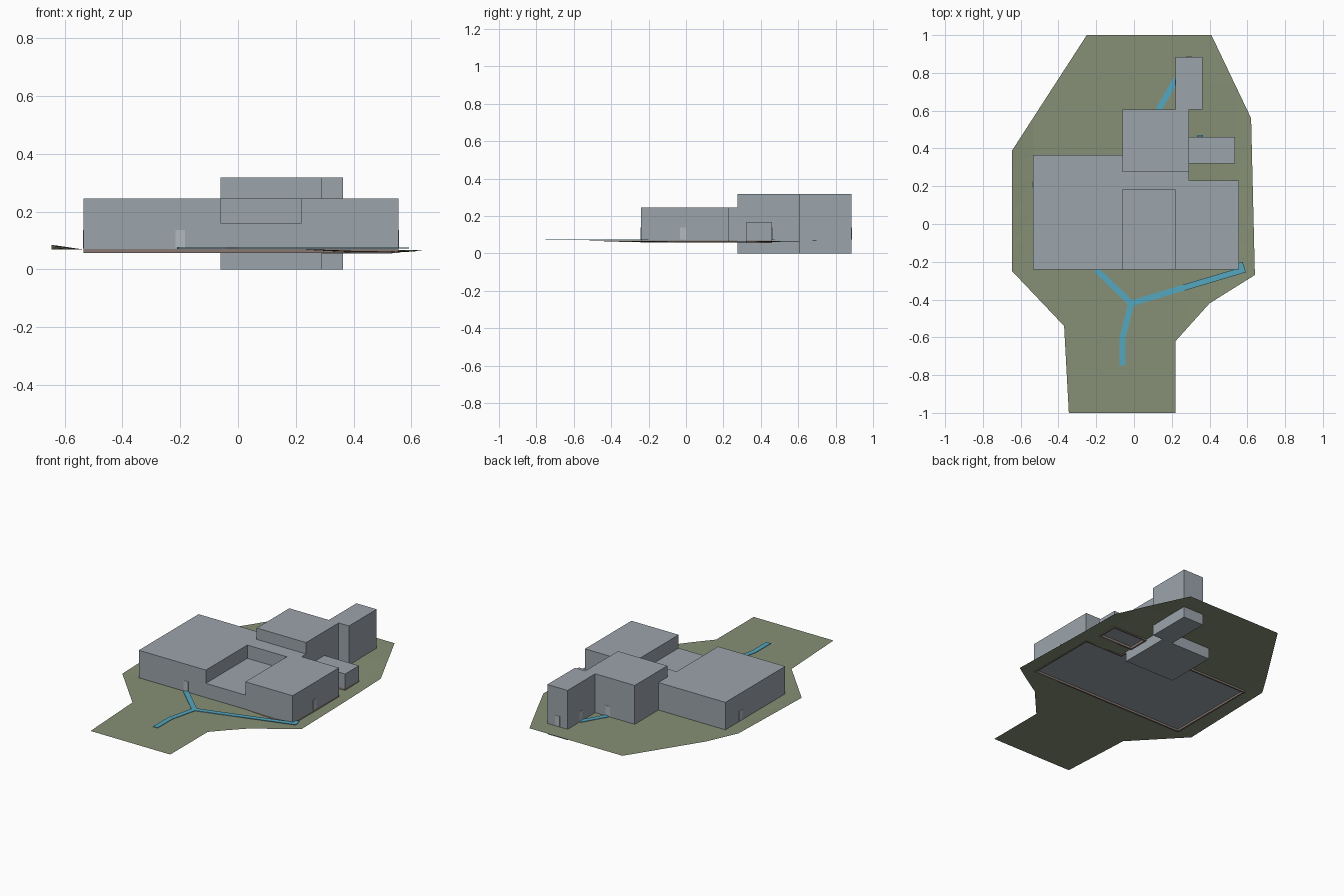
import bpy, bmesh, math
from mathutils import Vector

if "Cube" in bpy.data.objects:
    bpy.data.objects.remove(bpy.data.objects["Cube"])


def material(name, rgb):
    m = bpy.data.materials.new(name)
    m.diffuse_color = (*rgb, 1)
    m.use_nodes = True
    m.node_tree.nodes["Principled BSDF"].inputs["Base Color"].default_value = m.diffuse_color
    return m


WALL = material("grey_wall", (0.33, 0.37, 0.41))
GRASS = material("olive_ground", (0.24, 0.28, 0.18))
PATH = material("blue_path", (0.09, 0.38, 0.52))
BASE = material("brown_foundation", (0.24, 0.19, 0.17))
DOOR = material("pale_door", (0.45, 0.49, 0.53))


def finish(bm, name, mat):
    me = bpy.data.meshes.new(name)
    bm.to_mesh(me)
    bm.free()
    me.materials.append(mat)
    ob = bpy.data.objects.new(name, me)
    bpy.context.collection.objects.link(ob)
    return ob


def prism(name, outline, z0, z1, mat):
    bm = bmesh.new()
    f = bm.faces.new([bm.verts.new((x, y, z0)) for x, y in outline])
    ext = bmesh.ops.extrude_face_region(bm, geom=[f], use_keep_orig=True)
    for v in ext["geom"]:
        if isinstance(v, bmesh.types.BMVert):
            v.co.z = z1
    bmesh.ops.recalc_face_normals(bm, faces=bm.faces)
    return finish(bm, name, mat)


def rect(x0, x1, y0, y1):
    return [(x0, y0), (x1, y0), (x1, y1), (x0, y1)]


def skirt(name, outline, z0, z1):
    # thin foundation rim, open in the middle
    bm = bmesh.new()
    lo = [bm.verts.new((x, y, z0)) for x, y in outline]
    hi = [bm.verts.new((x, y, z1)) for x, y in outline]
    n = len(lo)
    for i in range(n):
        j = (i + 1) % n
        bm.faces.new((lo[i], lo[j], hi[j], hi[i]))
    ob = finish(bm, name, BASE)
    mod = ob.modifiers.new("thickness", 'SOLIDIFY')
    mod.thickness = 0.014
    mod.offset = -1


def ribbon(name, pts, width=0.032, z=0.075):
    # flat mitred strip with a little thickness
    pts = [Vector(p) for p in pts]
    left, right = [], []
    for i, p in enumerate(pts):
        a = (p - pts[i - 1]).normalized() if i else None
        b = (pts[i + 1] - p).normalized() if i < len(pts) - 1 else None
        d = ((a or b) + (b or a)).normalized()
        n = Vector((-d.y, d.x))
        ref = a or b
        h = width / 2 / max(0.6, abs(n.dot(Vector((-ref.y, ref.x)))))
        left.append(tuple(p + n * h))
        right.append(tuple(p - n * h))
    prism(name, right + left[::-1], z - 0.003, z, PATH)


# Main building: tall U-shaped wings around a lower front roof
prism("main_wings", [(-0.535, -0.24), (-0.06, -0.24), (-0.06, 0.18), (0.22, 0.18),
                     (0.22, -0.24), (0.555, -0.24), (0.555, 0.23), (0.29, 0.23),
                     (0.29, 0.275), (-0.06, 0.275), (-0.06, 0.365), (-0.535, 0.365)],
      0.07, 0.245, WALL)
prism("low_front_hall", rect(-0.06, 0.22, -0.24, 0.18), 0.07, 0.16, WALL)
main_base = [(-0.535, -0.24), (0.555, -0.24), (0.555, 0.23), (0.29, 0.23),
             (0.29, 0.275), (-0.06, 0.275), (-0.06, 0.365), (-0.535, 0.365)]
skirt("main_foundation", main_base, 0.057, 0.071)

# Sunken rear blocks and side annex
prism("rear_hall", rect(-0.06, 0.29, 0.275, 0.605), 0.0, 0.318, WALL)
prism("rear_tower", rect(0.22, 0.363, 0.605, 0.885), 0.0, 0.318, WALL)
annex = rect(0.29, 0.535, 0.32, 0.46)
prism("side_annex", annex, 0.07, 0.165, WALL)
skirt("annex_foundation", annex, 0.055, 0.071)

# Ground sheet, cut out beneath the buildings
outline = [(-0.25, 1), (-0.645, 0.39), (-0.645, -0.25), (-0.37, -0.54), (-0.345, -1),
           (0.22, -1), (0.22, -0.62), (0.40, -0.42), (0.64, -0.27), (0.62, 0.56), (0.41, 1)]
bm = bmesh.new()
bm.faces.new([bm.verts.new((x, y, 0)) for x, y in outline])
xs = [-0.535, -0.3, -0.06, 0.22, 0.29, 0.363, 0.45, 0.535, 0.555, 0.59]
ys = [-0.5, -0.4, -0.3, -0.24, -0.1, 0.05, 0.23, 0.275, 0.32, 0.365, 0.46, 0.605, 0.75, 0.885]
for axis, cuts in ((Vector((1, 0, 0)), xs), (Vector((0, 1, 0)), ys)):
    for c in cuts:
        bmesh.ops.bisect_plane(bm, geom=bm.verts[:] + bm.edges[:] + bm.faces[:],
                               plane_co=axis * c, plane_no=axis)
holes = [(-0.535, -0.06, -0.24, 0.365), (-0.06, 0.29, -0.24, 0.605), (0.29, 0.555, -0.24, 0.23),
         (0.22, 0.363, 0.605, 0.885), (0.29, 0.535, 0.32, 0.46)]
gone = []
for f in bm.faces:
    c = f.calc_center_median()
    if any(a < c.x < b and d < c.y < e for a, b, d, e in holes):
        gone.append(f)
bmesh.ops.delete(bm, geom=gone, context='FACES')
for v in bm.verts:
    x, y = v.co.x, v.co.y
    z = 0.069
    if x > 0.22 and -0.6 < y < 0.75:      # shallow dip on the right
        z -= 0.013 * math.sin(min(1, (x - 0.22) / 0.47) * math.pi) * math.cos((y - 0.075) / 1.35 * math.pi)
    if x < -0.535:                        # gentle rise at the left edge
        z += 0.016 * (-0.535 - x) / 0.11 * max(0, min(1, (y + 0.25) / 0.64))
    v.co.z = z
bmesh.ops.triangulate(bm, faces=bm.faces[:])
for f in bm.faces:
    f.normal_update()
    if f.normal.z < 0:
        f.normal_flip()
finish(bm, "ground", GRASS)

# Paths
ribbon("front_path", [(-0.06, -0.75), (-0.06, -0.60), (-0.015, -0.42), (0.572, -0.245), (0.56, -0.205)])
ribbon("front_door_path", [(-0.015, -0.42), (-0.20, -0.242)])
ribbon("rear_path", [(0.13, 0.606), (0.222, 0.765)])
ribbon("annex_path", [(0.335, 0.466), (0.365, 0.466)], 0.012)

# Doors as thin plates: centre, and wall direction
T = 0.002
for name, x, y, side in (("front_door", -0.20, -0.24, 'x'), ("right_door", 0.555, -0.015, 'y'),
                         ("left_door", -0.535, 0.21, 'y'), ("rear_hall_door", 0.13, 0.605, 'x'),
                         ("tower_side_door", 0.22, 0.75, 'y'), ("tower_rear_door", 0.29, 0.885, 'x'),
                         ("annex_door", 0.35, 0.46, 'x')):
    hx, hy = (0.016, T) if side == 'x' else (T, 0.016)
    prism(name, rect(x - hx, x + hx, y - hy, y + hy), 0.073, 0.137, DOOR)
